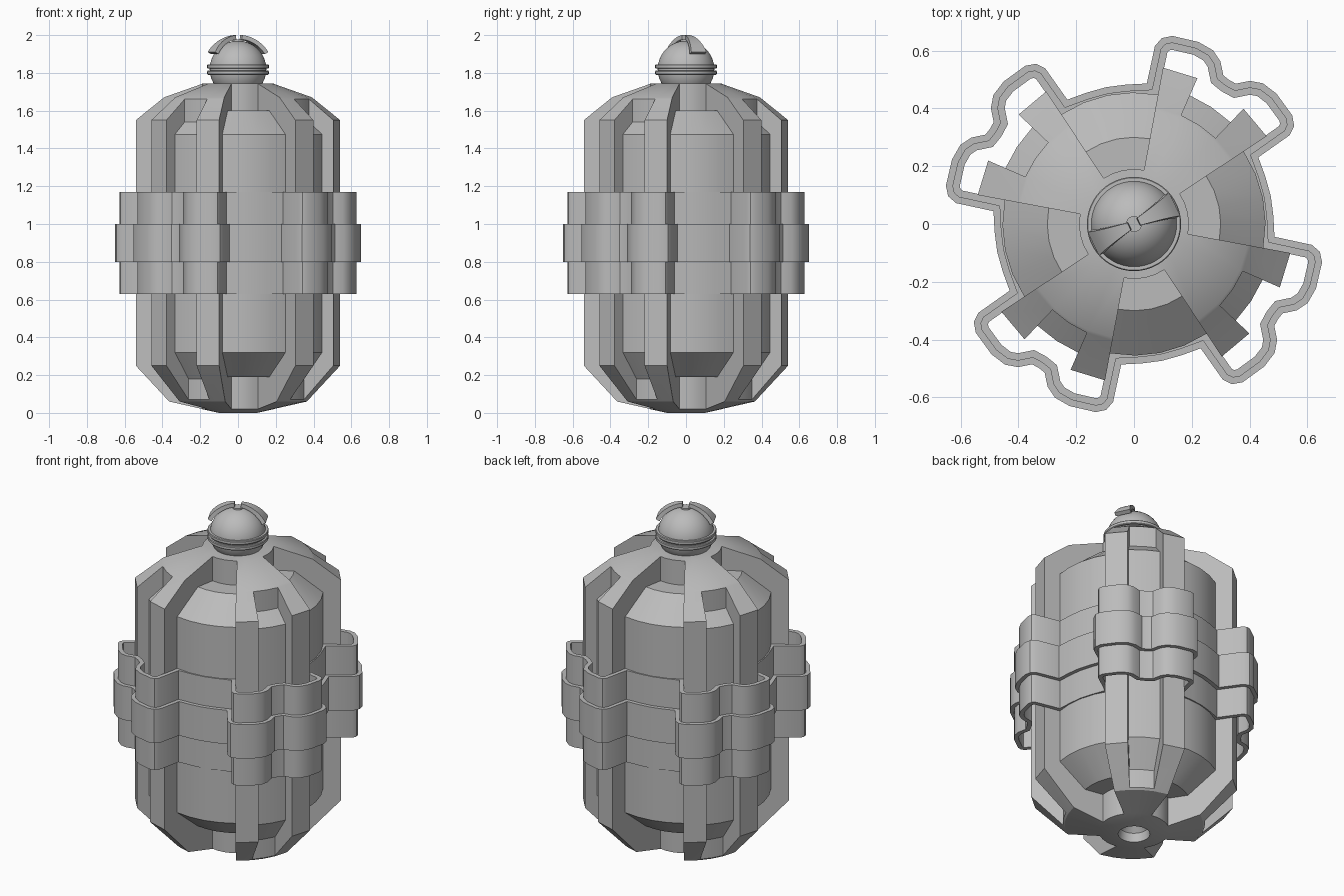
import bpy, bmesh, math
from mathutils import Vector

if "Cube" in bpy.data.objects:
    bpy.data.objects.remove(bpy.data.objects["Cube"])

GREY = bpy.data.materials.new("plain_grey")
GREY.diffuse_color = (0.5, 0.5, 0.5, 1)
GREY.use_nodes = True
GREY.node_tree.nodes["Principled BSDF"].inputs["Base Color"].default_value = GREY.diffuse_color
GROUP = 56.5  # direction of the first rib pair, repeated every 90 degrees


def polar(r, deg, z):
    a = math.radians(deg)
    return Vector((r * math.cos(a), r * math.sin(a), z))


def finish(name, bm, angle=30):
    bmesh.ops.remove_doubles(bm, verts=bm.verts, dist=1e-5)
    bmesh.ops.dissolve_degenerate(bm, edges=bm.edges, dist=1e-5)
    bmesh.ops.recalc_face_normals(bm, faces=bm.faces)
    me = bpy.data.meshes.new(name)
    bm.to_mesh(me)
    bm.free()
    me.materials.append(GREY)
    ob = bpy.data.objects.new(name, me)
    bpy.context.collection.objects.link(ob)
    bpy.ops.object.select_all(action='DESELECT')
    ob.select_set(True)
    bpy.context.view_layer.objects.active = ob
    bpy.ops.object.shade_smooth_by_angle(angle=math.radians(angle))
    return ob


def skin(name, rings, closed_rings=False, loop=True):
    """Join equally long rows of points with quads."""
    bm = bmesh.new()
    rows = [[bm.verts.new(p) for p in ring] for ring in rings]
    n = len(rows[0])
    for i in range(len(rows) if loop else len(rows) - 1):
        a, b = rows[i], rows[(i + 1) % len(rows)]
        for j in range(n if closed_rings else n - 1):
            k = (j + 1) % n
            # skip quads whose two rows coincide; collapse repeated corners
            vs = []
            for v in (a[j], a[k], b[k], b[j]):
                if all((v.co - w.co).length > 1e-5 for w in vs):
                    vs.append(v)
            if len(vs) > 2:
                bm.faces.new(vs)
    if not loop:
        bm.faces.new(rows[0])
        bm.faces.new(rows[-1])
    return finish(name, bm)


def lathe(name, profile, segs=48):
    return skin(name, [[polar(r, 360 * i / segs, z) for r, z in profile] for i in range(segs)])


# Body: three matching profiles (rib, notch, recess) swept around the axis
socket = [(0, .09), (.05, .08), (.078, .05), (.085, 0), (.10, 0), (.19, .02)]
top = [(.19, 1.743), (.10, 1.745), (0, 1.745)]
rib = socket + [(.37, .06), (.38, .07), (.38, .07), (.55, .25), (.55, 1.55),
                (.41, 1.661), (.41, 1.661), (.40, 1.67)] + top
notch = socket + [(.37, .06), (.38, .07), (.38, .18), (.485, .32), (.485, 1.475),
                  (.41, 1.54), (.41, 1.661), (.40, 1.67)] + top
recess = socket + [(.19, .19), (.30, .19), (.30, .19), (.455, .32), (.455, 1.475),
                   (.30, 1.60), (.30, 1.60), (.19, 1.60)] + top
columns = [(rib, -23), (rib, -10), (notch, -10), (notch, 0), (notch, 10), (rib, 10), (rib, 23),
           (recess, 23), (recess, 34), (recess, 45), (recess, 56), (recess, 67)]
skin("ribbed_body", [[polar(r, GROUP + 90 * q + a, z) for r, z in prof]
                     for q in range(4) for prof, a in columns])

# Clamp bands: wavy closed outline following the ribs
half = [(2.5, .600), (5.5, .637), (9, .660), (14, .668), (22, .664),
        (25, .650), (26.8, .620), (28.3, .488), (36.7, .483)]
wave = [(-a, r) for a, r in reversed(half)] + [(0, .597)] + half + [(45, .483)]
outline = [polar(r, GROUP + 90 * q + a, 0) for q in range(4) for a, r in wave]


def inset(points, d):
    out, n = [], len(points)
    for i, p in enumerate(points):
        e1 = (p - points[i - 1]).normalized()
        e2 = (points[(i + 1) % n] - p).normalized()
        n1, n2 = Vector((-e1.y, e1.x, 0)), Vector((-e2.y, e2.x, 0))
        m = (n1 + n2).normalized()
        out.append(p + m * d / max(m.dot(n1), .5))
    return out


def band(name, z0, z1, outer, inner):
    o, i = inset(outline, outer), inset(outline, inner)
    up = lambda pts, z: [Vector((p.x, p.y, z)) for p in pts]
    skin(name, [up(o, z0), up(o, z1), up(i, z1), up(i, z0)], closed_rings=True)


band("clamp_middle", .80, 1.0, 0, .047)
band("clamp_upper", 1.0, 1.17, .022, .047)
band("clamp_lower", .63, .80, .022, .047)

# Knob with two rings on top
ball = [(.15 * math.cos(math.radians(t)), 1.82 + .15 * math.sin(math.radians(t)))
        for t in range(-40, 91, 10)]
lathe("knob_ball", [(0, 1.724)] + ball[:-1] + [(0, 1.97)])
for name, z in (("knob_ring_lower", 1.79), ("knob_ring_upper", 1.823)):
    lathe(name, [(.13, z), (.160, z), (.163, z + .004), (.163, z + .018),
                 (.160, z + .022), (.13, z + .022), (.13, z)])
lathe("wing_hub", [(0, 1.95), (.028, 1.95), (.028, 1.976), (0, 1.976)], 12)

# Two curved wings arching over the knob
for name, d in (("wing_right", 26), ("wing_left", 206)):
    out = polar(1, d, 0)
    side = polar(1, d + 90, 0)
    rings = []
    for k in range(8):
        f = k / 7
        t = math.radians(6 + 54 * f)
        w = .014 + .031 * f
        ray = out * math.sin(t) + Vector((0, 0, math.cos(t)))
        rings.append([Vector((0, 0, 1.82)) + ray * r + side * s
                      for r, s in ((.158, -w), (.181, -w), (.181, w), (.158, w))])
    skin(name, rings, closed_rings=True, loop=False)
